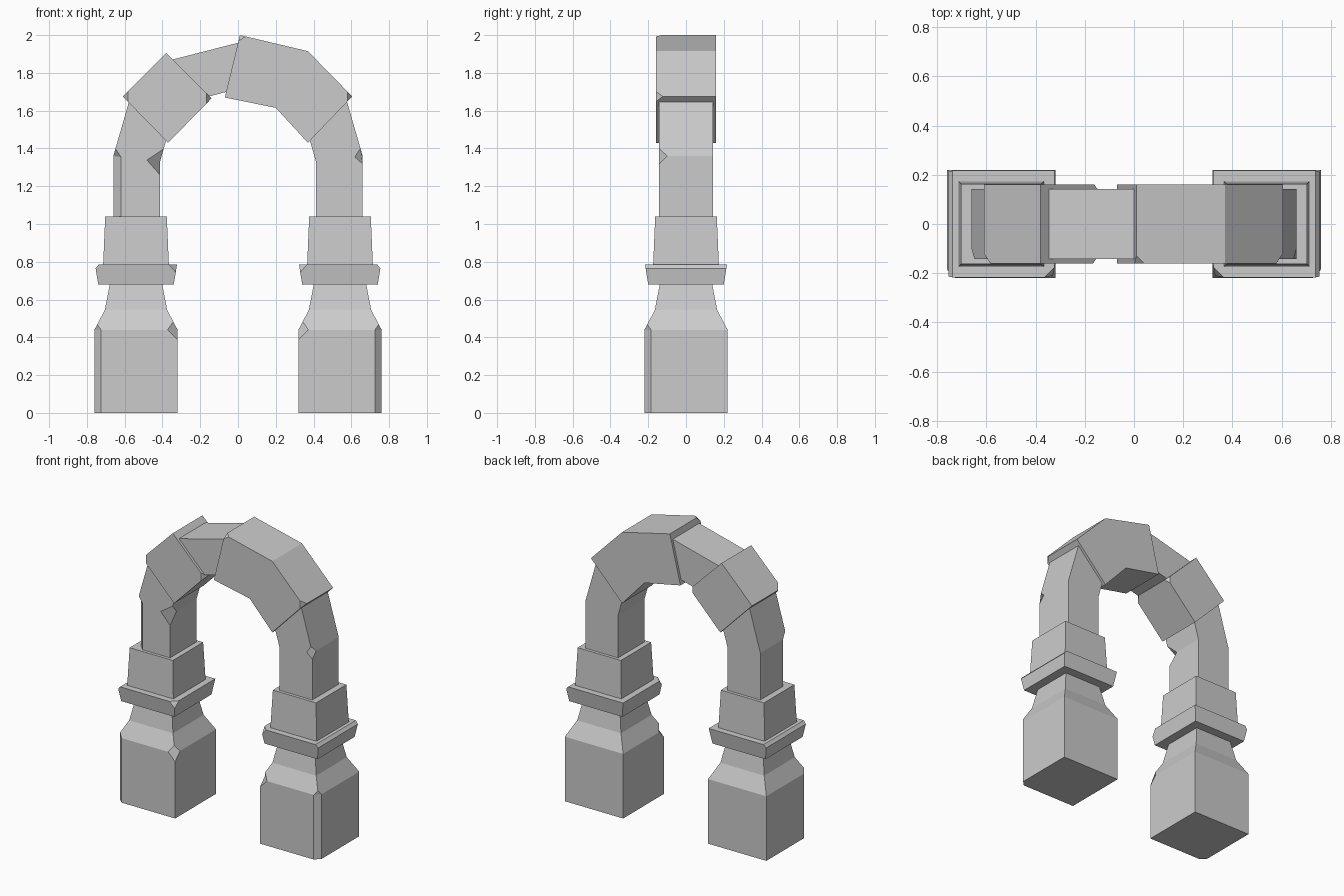
import bpy, bmesh
from mathutils import Vector

if "Cube" in bpy.data.objects:
    bpy.data.objects.remove(bpy.data.objects["Cube"])


def solid(name, loops, chips=(), worn=()):
    """Skin a stack of equal loops, then chip corners and wear down edges."""
    bm = bmesh.new()
    rings = [[bm.verts.new(p) for p in loop] for loop in loops]
    n = len(rings[0])
    for a, b in zip(rings, rings[1:]):
        for i in range(n):
            j = (i + 1) % n
            bm.faces.new((a[i], a[j], b[j], b[i]))
    bm.faces.new(rings[0][::-1])
    bm.faces.new(rings[-1])
    bmesh.ops.recalc_face_normals(bm, faces=bm.faces)

    # worn edges: picked by their midpoint
    for mid, width in worn:
        e = min(bm.edges, key=lambda e: ((e.verts[0].co + e.verts[1].co) / 2 - Vector(mid)).length)
        bmesh.ops.bevel(bm, geom=[e], offset=width, offset_type='OFFSET',
                        segments=1, profile=0.5, affect='EDGES')
    # chipped corners: picked by position
    for pos, width in chips:
        v = min(bm.verts, key=lambda v: (v.co - Vector(pos)).length)
        bmesh.ops.bevel(bm, geom=[v], offset=width, offset_type='ABSOLUTE',
                        segments=1, profile=0.5, affect='VERTICES')
    bmesh.ops.recalc_face_normals(bm, faces=bm.faces)
    me = bpy.data.meshes.new(name)
    bm.to_mesh(me)
    bm.free()
    ob = bpy.data.objects.new(name, me)
    bpy.context.collection.objects.link(ob)
    return ob


def square_stack(name, cx, steps, **kw):
    corners = ((-1, -1), (1, -1), (1, 1), (-1, 1))
    return solid(name, [[(cx + h * a, h * b, z) for a, b in corners] for h, z in steps], **kw)


def arch_slices(name, slices, half, **kw):
    """Each slice is an outer and an inner (x, z) point; half is the half depth."""
    return solid(name, [[(o[0], -half, o[1]), (o[0], half, o[1]),
                         (i[0], half, i[1]), (i[0], -half, i[1])] for o, i in slices], **kw)


for side, s in (("left", -1), ("right", 1)):
    cx = 0.54 * s
    # pillar base with tapered neck
    square_stack(side + "_pillar_base", cx,
                 [(0.22, 0), (0.22, 0.44), (0.165, 0.545), (0.135, 0.70)],
                 worn=[((s * 0.76, -0.22, 0.22), 0.035)],
                 chips=[((s * 0.32, -0.22, 0.44), 0.053)])
    # flared collar
    square_stack(side + "_collar", cx, [(0.20, 0.68), (0.217, 0.785)],
                 worn=[((s * 0.757, 0, 0.785), 0.02)],
                 chips=[((s * 0.323, -0.217, 0.785), 0.042)])
    # impost block
    square_stack(side + "_impost", cx, [(0.174, 0.78), (0.163, 1.04)])
    # bent arch leg
    if s < 0:
        wear = dict(worn=[((-0.66, -0.142, 1.2), 0.04)],
                    chips=[((-0.413, -0.142, 1.33), 0.07)])
    else:
        wear = dict(chips=[((0.66, -0.142, 1.36), 0.042)])
    arch_slices(side + "_arch_leg",
                [((s * 0.66, 1.02), (s * 0.413, 1.02)),
                 ((s * 0.66, 1.36), (s * 0.413, 1.33)),
                 ((s * 0.562, 1.70), (s * 0.35, 1.55))], 0.142, **wear)

# wide left arch stone
arch_slices("left_arch_stone",
            [((-0.61, 1.675), (-0.37, 1.43)), ((-0.38, 1.905), (-0.14, 1.665))], 0.16,
            chips=[((-0.61, -0.16, 1.675), 0.038), ((-0.14, -0.16, 1.665), 0.038),
                   ((-0.14, 0.16, 1.665), 0.03)])

# narrow crown stone
arch_slices("crown_stone",
            [((-0.38, 1.862), (-0.19, 1.666)), ((0.03, 1.967), (-0.02, 1.71))], 0.142)

# wide bent right arch stone
arch_slices("right_arch_stone",
            [((0.01, 2.0), (-0.07, 1.67)), ((0.37, 1.915), (0.2, 1.615)),
             ((0.605, 1.675), (0.37, 1.43))], 0.16,
            chips=[((0.01, -0.16, 2.0), 0.032), ((0.605, -0.16, 1.675), 0.038)])
